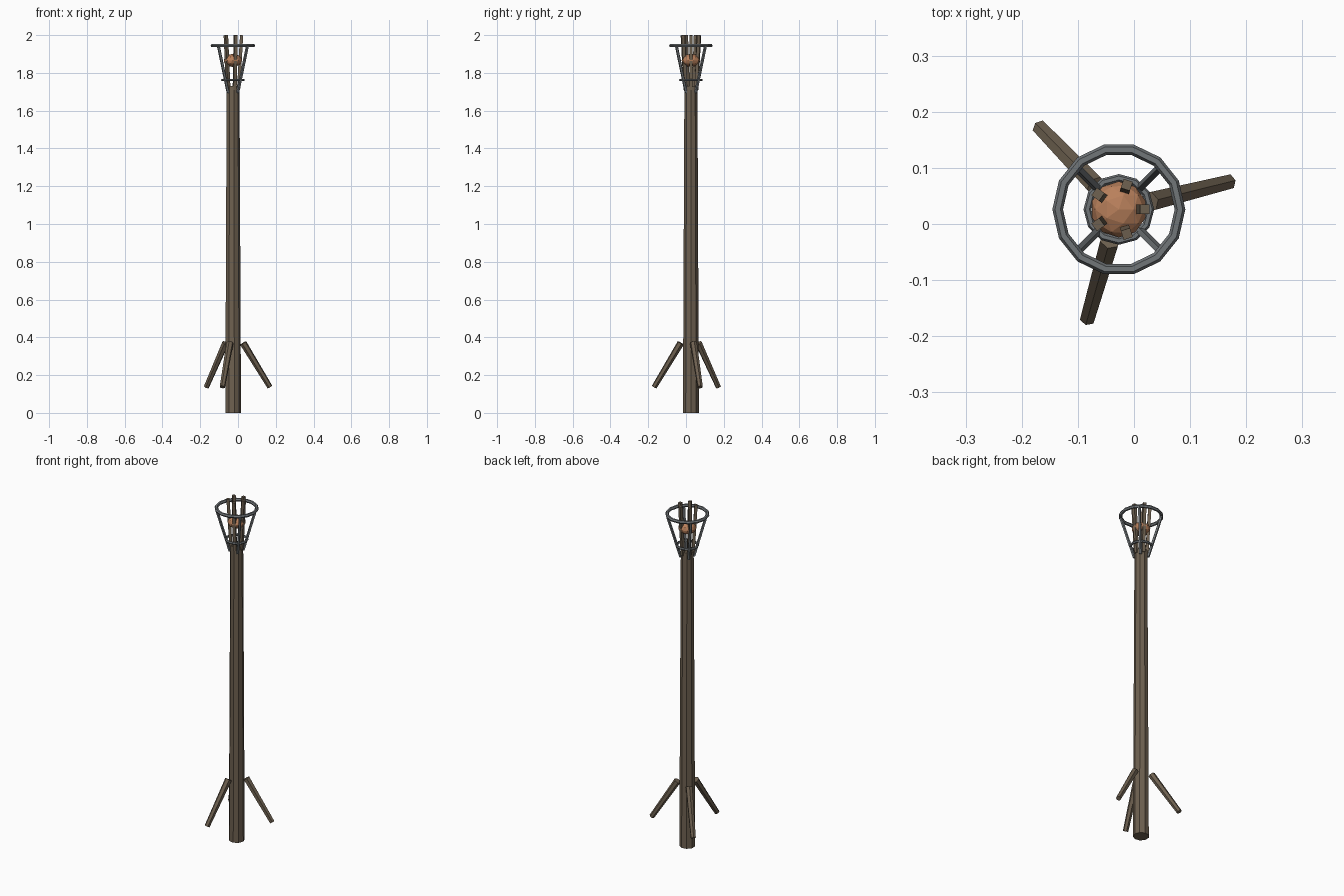
import bpy, bmesh, math
from mathutils import Vector, Matrix

if "Cube" in bpy.data.objects:
    bpy.data.objects.remove(bpy.data.objects["Cube"])

CX, CY = -0.027, 0.026   # post axis


def mat(name, rgb):
    m = bpy.data.materials.new(name)
    m.diffuse_color = (*rgb, 1)
    m.use_nodes = True
    m.node_tree.nodes["Principled BSDF"].inputs["Base Color"].default_value = m.diffuse_color
    return m


WOOD = mat("weathered wood", (0.155, 0.118, 0.080))
IRON = mat("grey iron", (0.165, 0.180, 0.190))
EMBER = mat("ember orange", (0.480, 0.215, 0.105))


def finish(name, bm, material):
    bmesh.ops.recalc_face_normals(bm, faces=bm.faces[:])
    me = bpy.data.meshes.new(name)
    bm.to_mesh(me)
    bm.free()
    me.materials.append(material)
    ob = bpy.data.objects.new(name, me)
    bpy.context.collection.objects.link(ob)
    return ob


def polar(r, deg, z):
    a = math.radians(deg)
    return Vector((CX + r * math.cos(a), CY + r * math.sin(a), z))


def rod(name, p, q, r1, r2, sides, material, side_dir, roll=0.0):
    """Tapered prism from p to q; side_dir is a horizontal cross-section axis."""
    d = (q - p).normalized()
    x = (side_dir - d * side_dir.dot(d)).normalized()
    y = d.cross(x)
    bm = bmesh.new()
    rings = []
    for c, r in ((p, r1), (q, r2)):
        rings.append([bm.verts.new(c + x * r * math.cos(roll + k * math.tau / sides)
                                   + y * r * math.sin(roll + k * math.tau / sides))
                      for k in range(sides)])
    for k in range(sides):
        n = (k + 1) % sides
        bm.faces.new((rings[0][k], rings[0][n], rings[1][n], rings[1][k]))
    bm.faces.new(rings[0][::-1])
    bm.faces.new(rings[1])
    return finish(name, bm, material)


def tangent(deg):
    a = math.radians(deg)
    return Vector((-math.sin(a), math.cos(a), 0))


def hoop(name, z, major, minor, segs, msegs=6):
    bm = bmesh.new()
    rings = []
    for i in range(segs):
        ring = []
        for j in range(msegs):
            b = math.tau * j / msegs
            ring.append(bm.verts.new(polar(major + minor * math.cos(b),
                                           360 * i / segs, z + minor * math.sin(b))))
        rings.append(ring)
    for i in range(segs):
        a, b = rings[i], rings[(i + 1) % segs]
        for j in range(msegs):
            n = (j + 1) % msegs
            bm.faces.new((a[j], b[j], b[n], a[n]))
    return finish(name, bm, IRON)


# Tall tapered post
rod("post", polar(0, 0, 0), polar(0, 0, 1.73), 0.043, 0.035, 9, WOOD, Vector((1, 0, 0)))

# Three splayed braces near the foot
for i, deg in enumerate((14, 134, 254)):
    rod(f"brace_{i + 1}", polar(0.056, deg, 0.37), polar(0.202, deg, 0.137),
        0.019, 0.0145, 6, WOOD, tangent(deg), math.pi / 6)

# Iron basket: two hoops and four bars
hoop("upper_hoop", 1.944, 0.109, 0.0095, 14)
hoop("lower_hoop", 1.762, 0.056, 0.007, 12)
for i in range(4):
    deg = 45 + 90 * i
    rod(f"basket_bar_{i + 1}", polar(0.036, deg, 1.695), polar(0.109, deg, 1.944),
        0.008, 0.008, 5, IRON, tangent(deg))

# Bundle of five kindling sticks
for i in range(5):
    deg = 72 * i
    rod(f"kindling_{i + 1}", polar(0.030, deg, 1.71), polar(0.046, deg, 1.9995),
        0.012, 0.012, 4, WOOD, tangent(deg), math.pi / 4)

# Faceted ember lump
bm = bmesh.new()
bmesh.ops.create_icosphere(bm, subdivisions=2, radius=0.05,
                           matrix=Matrix.Translation((CX, CY, 1.866)) @ Matrix.Diagonal((1, 1, 0.7, 1)))
finish("ember", bm, EMBER)
